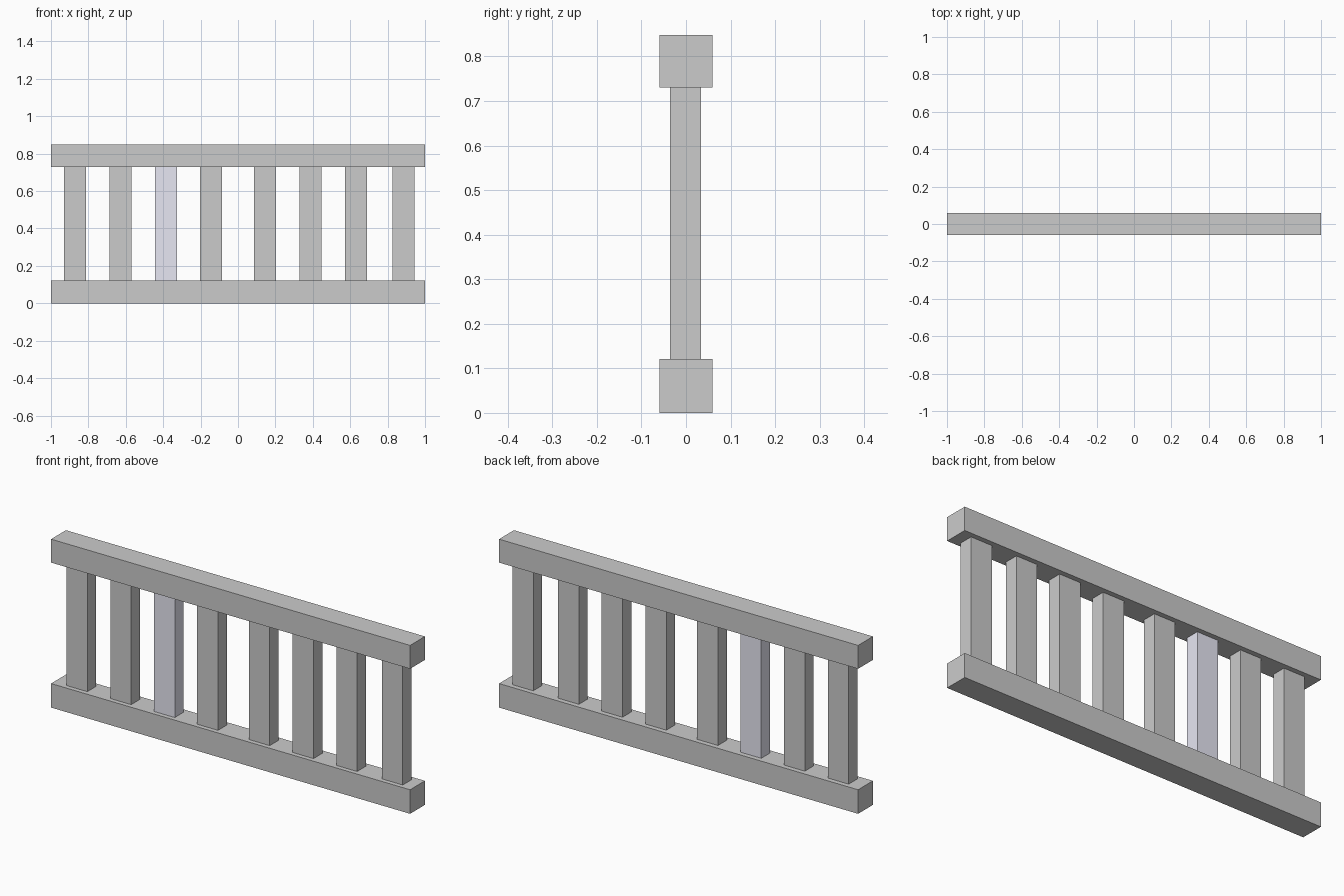
import bpy

if "Cube" in bpy.data.objects:
    bpy.data.objects.remove(bpy.data.objects["Cube"])


def box(name, x, y, z):
    """Axis-aligned box from (min, max) pairs."""
    bpy.ops.mesh.primitive_cube_add(
        size=1, location=[(a + b) / 2 for a, b in (x, y, z)])
    ob = bpy.context.object
    ob.name = name
    ob.scale = [b - a for a, b in (x, y, z)]
    bpy.ops.object.transform_apply(location=False, rotation=False, scale=True)
    return ob


RAIL_Y = (-0.059, 0.059)
BOTTOM = (0.0, 0.121)
TOP = (0.73, 0.848)

# Horizontal rails
box("bottom_rail", (-1, 1), RAIL_Y, BOTTOM)
box("top_rail", (-1, 1), RAIL_Y, TOP)

# Balusters, slightly unevenly spaced
half = 0.058
centres = [-0.872, -0.628, -0.385, -0.144, 0.144, 0.388, 0.631, 0.885]
balusters = [box(f"baluster_{i + 1}", (c - half, c + half), (-0.036, 0.034),
                 (BOTTOM[1], TOP[0])) for i, c in enumerate(centres)]

# The third baluster has a paler, cooler tint
pale = bpy.data.materials.new("pale_paint")
pale.diffuse_color = (0.8, 0.8, 0.9, 1)
pale.use_nodes = True
pale.node_tree.nodes["Principled BSDF"].inputs["Base Color"].default_value = pale.diffuse_color
balusters[2].data.materials.append(pale)
